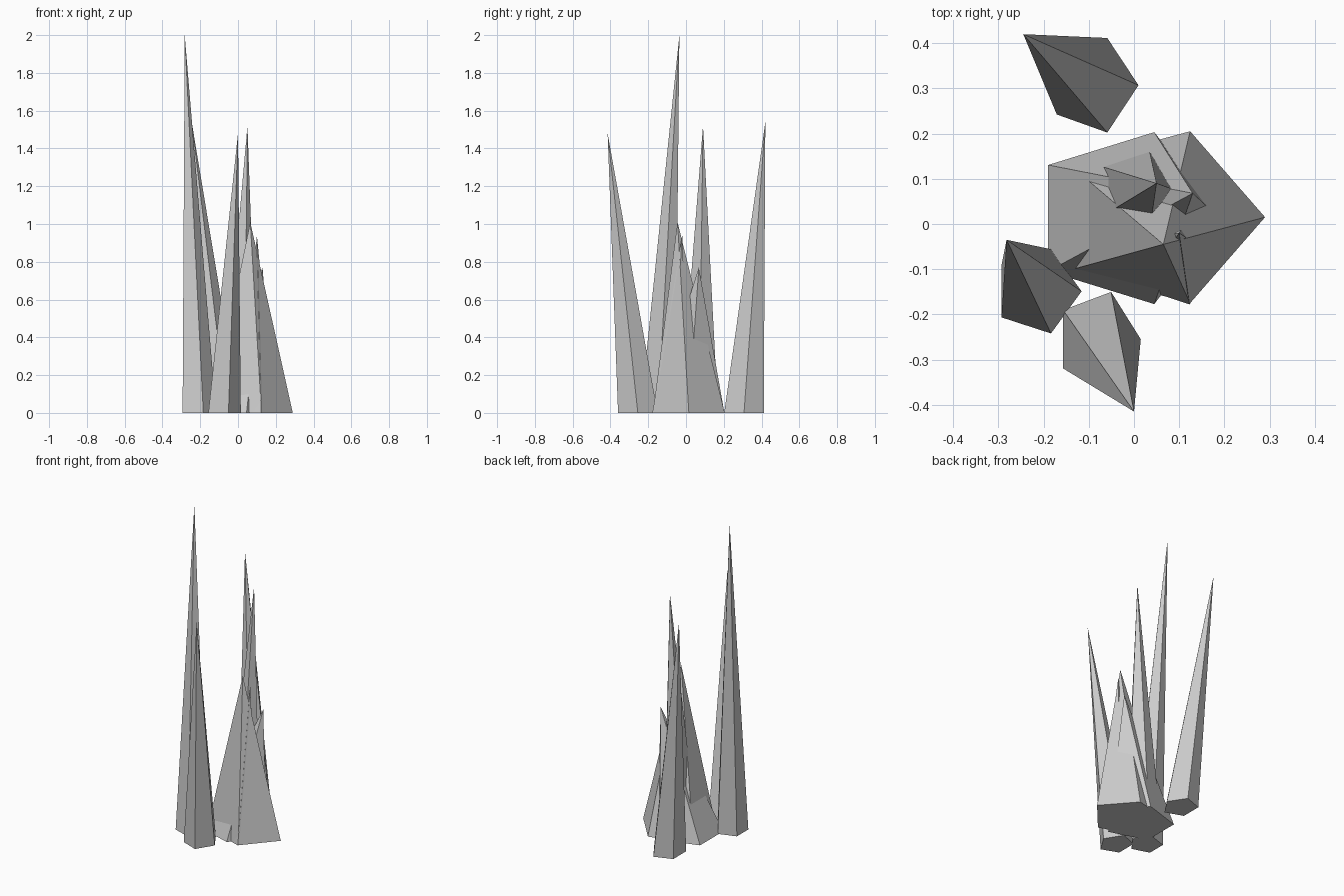
import bpy, bmesh, math

if "Cube" in bpy.data.objects:
    bpy.data.objects.remove(bpy.data.objects["Cube"])

# name, base centre (x, y), base radii (x, y), leaning tip (x, y, z)
SPIKES = [
    ("back_spike", (-0.09, 0.307), (0.10, 0.11), (-0.245, 0.42, 1.54)),
    ("tall_left_spike", (-0.214, -0.149), (0.098, 0.098), (-0.282, -0.035, 2.0)),
    ("front_spike", (-0.08, -0.255), (0.095, 0.11), (0.0, -0.415, 1.48)),
    ("main_spike", (0.05, 0.015), (0.24, 0.2), (0.065, -0.045, 1.01)),
    ("wide_spike", (-0.02, 0.013), (0.21, 0.2), (0.13, 0.068, 0.77)),
    ("centre_spike", (0.0, 0.07), (0.105, 0.105), (0.05, 0.09, 1.52)),
    ("small_spike", (0.092, -0.08), (0.1, 0.103), (0.1, -0.02, 0.94)),
]


def spike(name, centre, radii, tip, sides=5):
    bm = bmesh.new()
    ring = []
    for i in range(sides):
        a = 2 * math.pi * i / sides
        ring.append(bm.verts.new((centre[0] + radii[0] * math.cos(a),
                                  centre[1] + radii[1] * math.sin(a), 0)))
    top = bm.verts.new(tip)
    bm.faces.new(ring[::-1])
    for i in range(sides):
        bm.faces.new((ring[i], ring[(i + 1) % sides], top))
    mesh = bpy.data.meshes.new(name)
    bm.to_mesh(mesh)
    bm.free()
    obj = bpy.data.objects.new(name, mesh)
    bpy.context.collection.objects.link(obj)


# cluster of leaning five-sided crystals
for s in SPIKES:
    spike(*s)
